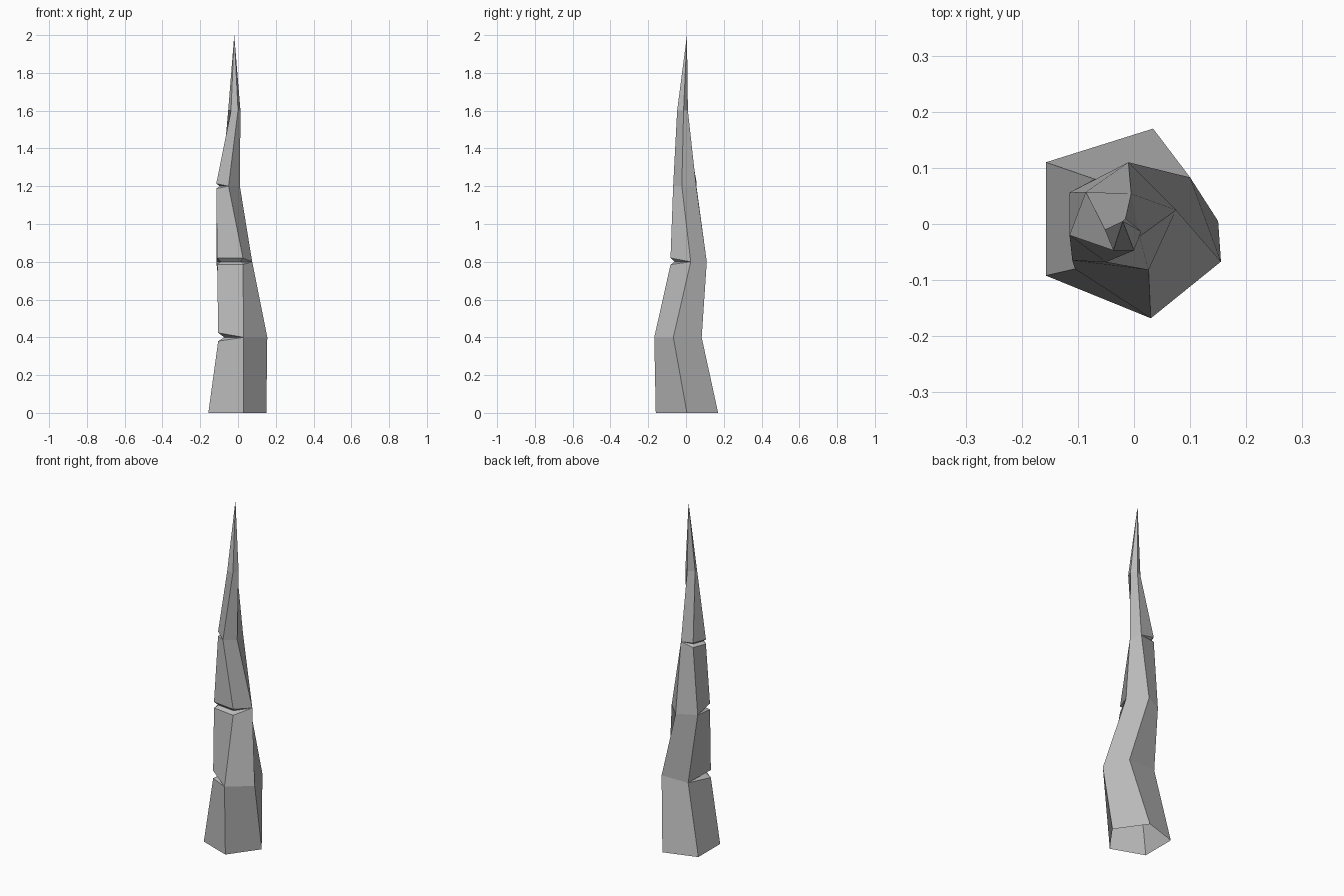
import bpy, bmesh
from mathutils import Vector

if "Cube" in bpy.data.objects:
    bpy.data.objects.remove(bpy.data.objects["Cube"], do_unlink=True)

# Stone colour
stone = bpy.data.materials.new("grey stone")
stone.use_nodes = True
colour = (0.5, 0.5, 0.5, 1)
stone.diffuse_color = colour
stone.node_tree.nodes["Principled BSDF"].inputs["Base Color"].default_value = colour

# Five-sided rings: corners run left-front, front, side, back, left-back
STEP = 0.4
RINGS = [
    [(-.157, -.092), (.03, -.16), (.15, .005), (.034, .17), (-.157, .11)],
    [(-.105, -.08), (.03, -.168), (.155, -.067), (.10, .083), (-.07, .08)],
    [(-.11, -.065), (.026, -.082), (.075, .025), (-.01, .11), (-.115, .056)],
    [(-.115, -.02), (-.05, -.068), (.01, -.022), (-.005, .054), (-.086, .057)],
    [(-.037, -.047), (0, -.047), (.013, -.013), (-.015, .01), (-.052, -.01)],
]
TIP = (-.02, .005, 2)

# Cracks: ring -> (cracked corners, depth, drop of lower lip, rise of upper lip)
CRACKS = {1: ((0,), .035, .02, .024), 2: ((0, 1), .025, .015, .02), 3: ((0, 4), .02, .012, .014)}


def ring_layers(index):
    """One layer for a plain ring; lower lip, crack and upper lip for a cracked one."""
    base = [Vector((x, y, index * STEP)) for x, y in RINGS[index]]
    if index not in CRACKS:
        return [base]
    corners, depth, drop, rise = CRACKS[index]
    centre = sum(base, Vector()) / len(base)
    layers = []
    for inset, lift in ((0, -drop), (depth, 0), (0, rise)):
        layer = [p.copy() for p in base]
        for c in corners:
            layer[c] += (centre - base[c]).normalized() * inset + Vector((0, 0, lift))
        layers.append(layer)
    return layers


# Spire shell, open underneath; matching corners merge where a crack closes
bm = bmesh.new()
rows = [[bm.verts.new(p) for p in layer] for i in range(len(RINGS)) for layer in ring_layers(i)]
for low, high in zip(rows, rows[1:]):
    for i in range(5):
        j = (i + 1) % 5
        bm.faces.new((low[i], low[j], high[j], high[i]))
tip = bm.verts.new(TIP)
for i in range(5):
    bm.faces.new((rows[-1][i], rows[-1][(i + 1) % 5], tip))
bmesh.ops.remove_doubles(bm, verts=bm.verts, dist=.0005)
mesh = bpy.data.meshes.new("stone_spire")
bm.to_mesh(mesh)
bm.free()
mesh.materials.append(stone)
spire = bpy.data.objects.new("stone_spire", mesh)
bpy.context.collection.objects.link(spire)
